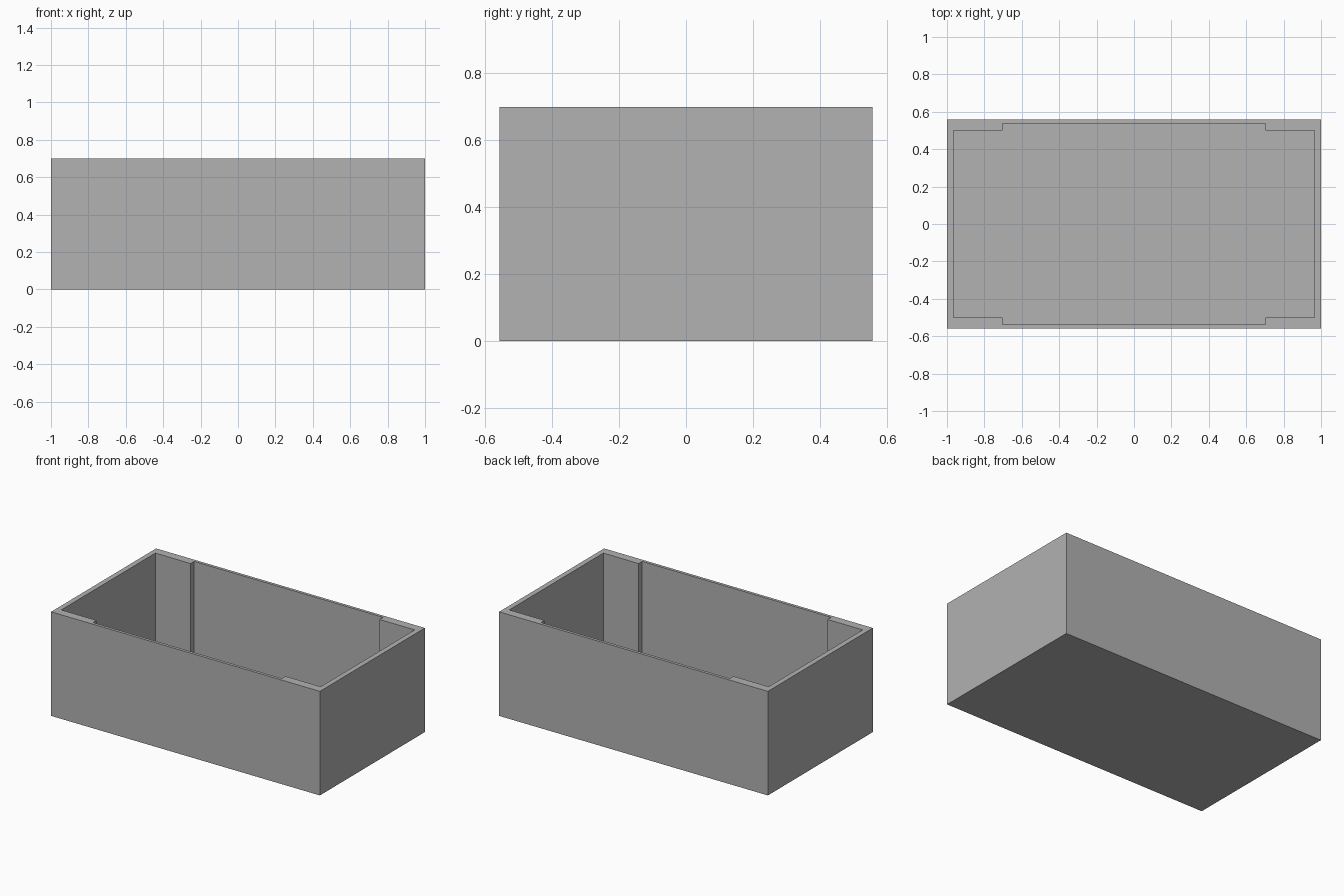
import bpy
import bmesh

if "Cube" in bpy.data.objects:
    bpy.data.objects.remove(bpy.data.objects["Cube"], do_unlink=True)

HALF_X, HALF_Y, HEIGHT = 1.0, 0.558, 0.70
FLOOR = 0.035

grey = bpy.data.materials.new("plain grey")
grey.use_nodes = True
colour = (0.445, 0.445, 0.445, 1)
grey.diffuse_color = colour
grey.node_tree.nodes["Principled BSDF"].inputs["Base Color"].default_value = colour


def mirrored(quarter):
    """Repeat a quarter outline (x axis side first) around both axes."""
    right = [(x, -y) for x, y in reversed(quarter)] + quarter
    return right + [(-x, y) for x, y in reversed(right)]


def prism(name, outline, bottom, top):
    """Extrude a closed outline upwards into a solid."""
    bm = bmesh.new()
    face = bm.faces.new([bm.verts.new((x, y, bottom)) for x, y in outline])
    grown = bmesh.ops.extrude_face_region(bm, geom=[face])["geom"]
    verts = [v for v in grown if isinstance(v, bmesh.types.BMVert)]
    bmesh.ops.translate(bm, verts=verts, vec=(0, 0, top - bottom))
    bmesh.ops.recalc_face_normals(bm, faces=bm.faces)
    mesh = bpy.data.meshes.new(name)
    bm.to_mesh(mesh)
    bm.free()
    mesh.materials.append(grey)
    obj = bpy.data.objects.new(name, mesh)
    bpy.context.collection.objects.link(obj)
    return obj


# Solid outer block
box = prism("open_box", mirrored([(HALF_X, HALF_Y)]), 0, HEIGHT)

# Cavity: long sides are thinner in the middle, thicker near the corners
cavity_outline = mirrored([(0.965, 0.50), (0.703, 0.50), (0.703, 0.538)])
cavity = prism("cavity_cutter", cavity_outline, FLOOR, HEIGHT + 0.2)
cavity.hide_render = True
cavity.hide_set(True)

# Hollow the block and drop the cutter
cut = box.modifiers.new("hollow", 'BOOLEAN')
cut.operation = 'DIFFERENCE'
cut.solver = 'EXACT'
cut.object = cavity
bpy.context.view_layer.objects.active = box
bpy.ops.object.modifier_apply(modifier=cut.name)
bpy.data.objects.remove(cavity, do_unlink=True)
